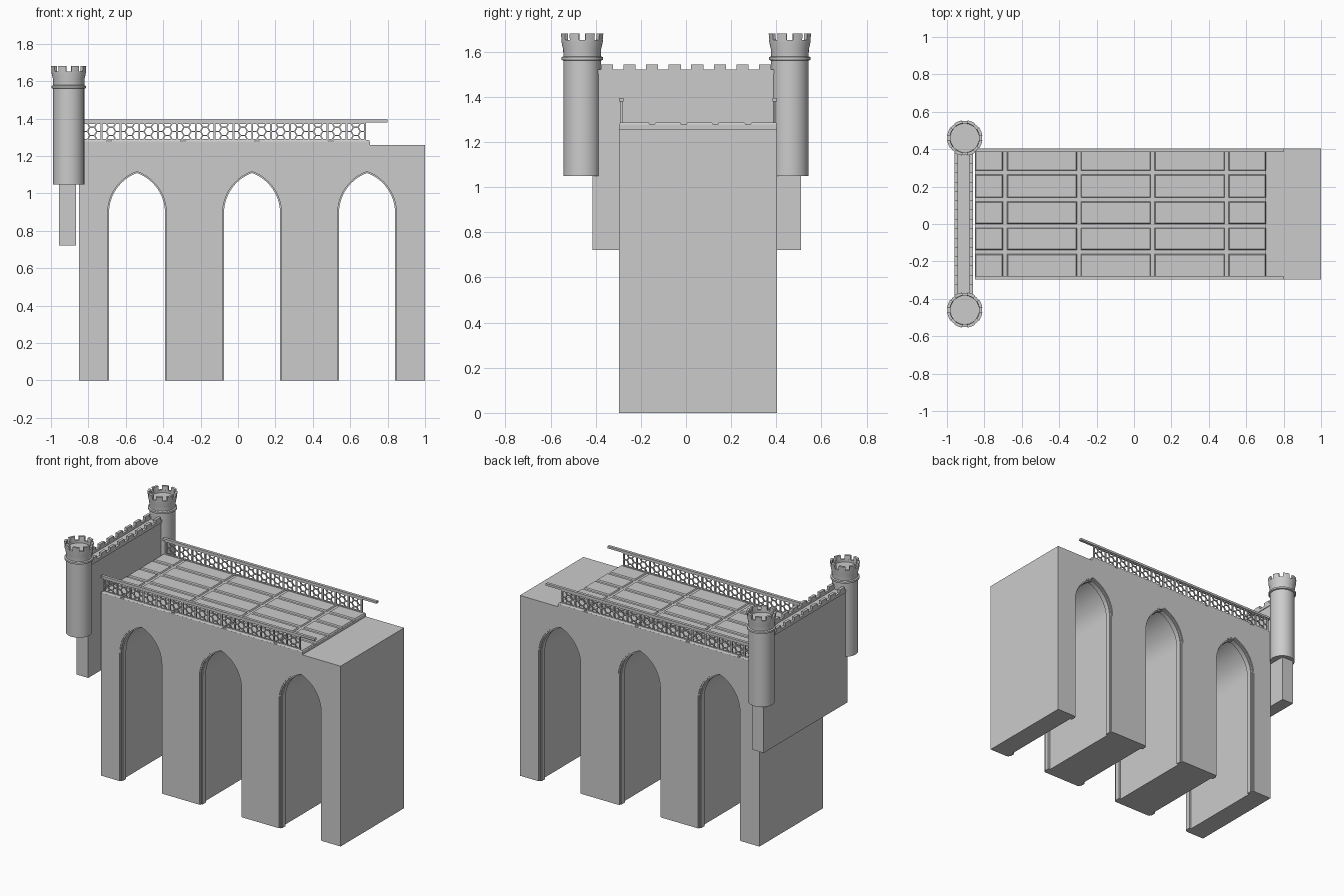
import bpy, bmesh, math
from mathutils import Matrix

if "Cube" in bpy.data.objects:
    bpy.data.objects.remove(bpy.data.objects["Cube"])

Y0, Y1 = -0.297, 0.404          # front and back faces of the bridge
ARCHES = (-0.54, 0.075, 0.69)   # arch centres in x
W, H, SPRING = 0.165, 0.23, 0.895


def finish(bm, name, merge=False):
    if merge:
        bmesh.ops.remove_doubles(bm, verts=bm.verts, dist=1e-5)
    bmesh.ops.recalc_face_normals(bm, faces=bm.faces)
    for f in bm.faces:
        f.smooth = True
    for e in bm.edges:
        e.smooth = len(e.link_faces) == 2 and e.calc_face_angle(3) < math.radians(30)
    me = bpy.data.meshes.new(name)
    bm.to_mesh(me)
    bm.free()
    ob = bpy.data.objects.new(name, me)
    bpy.context.collection.objects.link(ob)
    return ob


def box(bm, x0, x1, y0, y1, z0, z1):
    m = Matrix.Translation(((x0 + x1) / 2, (y0 + y1) / 2, (z0 + z1) / 2))
    m = m @ Matrix.Diagonal((x1 - x0, y1 - y0, z1 - z0, 1))
    return bmesh.ops.create_cube(bm, size=1, matrix=m)['verts']


def prism(bm, pts, y0, y1):
    a = [bm.verts.new((x, y0, z)) for x, z in pts]
    b = [bm.verts.new((x, y1, z)) for x, z in pts]
    bm.faces.new(a)
    bm.faces.new(b[::-1])
    for i in range(len(pts)):
        j = (i + 1) % len(pts)
        bm.faces.new((a[i], b[i], b[j], a[j]))


def lathe(bm, prof, cx, cy, a0=0, a1=2 * math.pi, n=40):
    full = a1 - a0 > 6.28
    rings = []
    for k in range(n if full else n + 1):
        a = a0 + (a1 - a0) * k / n
        rings.append([bm.verts.new((cx + r * math.cos(a), cy + r * math.sin(a), z)) for r, z in prof])
    m = len(prof)
    for k in range(n):
        p, q = rings[k], rings[(k + 1) % len(rings)]
        for i in range(m):
            j = (i + 1) % m
            if prof[i][0] == 0 and prof[j][0] == 0:
                continue
            bm.faces.new((p[i], p[j], q[j], q[i]))
    if not full:
        bm.faces.new(rings[0])
        bm.faces.new(rings[-1][::-1])


def arch(cx, d=0.0, n=14):
    """Pointed arch outline, left foot to right foot, inset by d."""
    R = (H * H + W * W) / (2 * W)
    end = math.acos((R - W) / (R - d))
    right = [(R - W, end * i / n) for i in range(n + 1)]
    right = [((R - d) * math.cos(t) - c, SPRING + (R - d) * math.sin(t)) for c, t in right]
    right[-1] = (0, right[-1][1])
    right = [(W - d, 0)] + right
    left = [(-x, z) for x, z in right[:-1]]
    return [(cx + x, z) for x, z in left + right[::-1]]


# bridge body with three pointed tunnels
bm = bmesh.new()
outline = [(-0.85, 1.258), (-0.85, 0)]
for cx in ARCHES:
    outline += arch(cx)
outline += [(1.0, 0), (1.0, 1.258)]
prism(bm, outline, Y0, Y1)
finish(bm, "bridge_body")

# stepped arch trims at both faces
bm = bmesh.new()
for cx in ARCHES:
    for face, s in ((Y0, 1), (Y1, -1)):
        for outer, inner, d0, d1 in ((0, 0.008, 0.004, 0.05), (0.008, 0.015, 0.015, 0.05)):
            prism(bm, arch(cx, outer) + arch(cx, inner)[::-1], *sorted((face + s * d0, face + s * d1)))
finish(bm, "arch_trims")

# deck slab and floor tiles
bm = bmesh.new()
box(bm, -0.85, 0.705, Y0, Y1, 1.258, 1.277)
finish(bm, "deck_slab")
bm = bmesh.new()
xs = [-0.86, -0.69, -0.295, 0.10, 0.495, 0.715]
ys = [Y0 - 0.01, -0.15, -0.01, 0.13, 0.275, Y1 + 0.01]
for xa, xb in zip(xs, xs[1:]):
    for ya, yb in zip(ys, ys[1:]):
        v = box(bm, xa + 0.01, xb - 0.01, ya + 0.01, yb - 0.01, 1.276, 1.285)
        top = [p for p in v if p.co.z > 1.28]
        mx, my = (xa + xb) / 2, (ya + yb) / 2
        for p in top:
            p.co.x += 0.005 if p.co.x < mx else -0.005
            p.co.y += 0.005 if p.co.y < my else -0.005
finish(bm, "floor_tiles")

# railings: top rail, posts, and hexagon-and-spoke lattice
X0, X1, PANELS, ZB, ZT = -0.83, 0.68, 15, 1.283, 1.38
STEP = (X1 - X0) / PANELS


def bar(bm, p, q, y, w=0.007, t=0.008):
    dx, dz = q[0] - p[0], q[1] - p[1]
    L = math.hypot(dx, dz)
    nx, nz = -dz / L * w / 2, dx / L * w / 2
    prism(bm, [(p[0] + nx, p[1] + nz), (q[0] + nx, q[1] + nz),
               (q[0] - nx, q[1] - nz), (p[0] - nx, p[1] - nz)], y - t / 2, y + t / 2)


for label, y in (("front", Y0 + 0.010), ("back", Y1 - 0.010)):
    bm = bmesh.new()
    box(bm, -0.85, 0.80, y - 0.010, y + 0.010, ZT, 1.395)
    finish(bm, label + "_top_rail")
    bm = bmesh.new()
    box(bm, X0, X1, y - 0.005, y + 0.005, ZB, ZB + 0.009)
    box(bm, X0, X1, y - 0.005, y + 0.005, ZT - 0.008, ZT)
    zc = (ZB + ZT) / 2
    for k in range(PANELS + 1):
        x = X0 + k * STEP
        box(bm, x - 0.005, x + 0.005, y - 0.005, y + 0.005, ZB, ZT)
        if k == PANELS:
            break
        cx = x + STEP / 2
        hexa = [(math.cos(i * math.pi / 3), math.sin(i * math.pi / 3)) for i in range(6)]
        for i, (c, s) in enumerate(hexa):
            c2, s2 = hexa[(i + 1) % 6]
            bar(bm, (cx + 0.025 * c, zc + 0.025 * s), (cx + 0.025 * c2, zc + 0.025 * s2), y)
            bar(bm, (cx + 0.025 * c, zc + 0.025 * s), (cx + 0.049 * c, zc + 0.049 * s), y)
    finish(bm, label + "_lattice")

# gate wall with parapets and battlements
bm = bmesh.new()
box(bm, -0.956, -0.866, -0.415, 0.51, 0.722, 1.05)
box(bm, -0.956, -0.866, -0.46, 0.46, 1.05, 1.505)
bmesh.ops.recalc_face_normals(bm, faces=bm.faces)
finish(bm, "gate_wall")
bm = bmesh.new()
for xa, xb in ((-0.961, -0.942), (-0.880, -0.861)):
    box(bm, xa, xb, -0.39, 0.39, 1.50, 1.52)
    for k in range(8):
        c = -0.35 + k * 0.1
        box(bm, xa, xb, c - 0.027, c + 0.027, 1.518, 1.542)
finish(bm, "gate_battlements")

# round corner towers
for label, cy in (("front", -0.46), ("back", 0.46)):
    bm = bmesh.new()
    lathe(bm, [(0, 1.048), (0.083, 1.048), (0.083, 1.56), (0.092, 1.563), (0.092, 1.575),
               (0.083, 1.579), (0.084, 1.61), (0.092, 1.645), (0.092, 1.652),
               (0.077, 1.652), (0.077, 1.635), (0, 1.635)], -0.905, cy)
    finish(bm, label + "_tower", merge=True)
    bm = bmesh.new()
    for k in range(8):
        a = (k + 0.5) * math.pi / 4
        lathe(bm, [(0.077, 1.65), (0.092, 1.65), (0.095, 1.68), (0.079, 1.68)],
              -0.905, cy, a - 0.24, a + 0.24, 4)
    finish(bm, label + "_tower_merlons")
